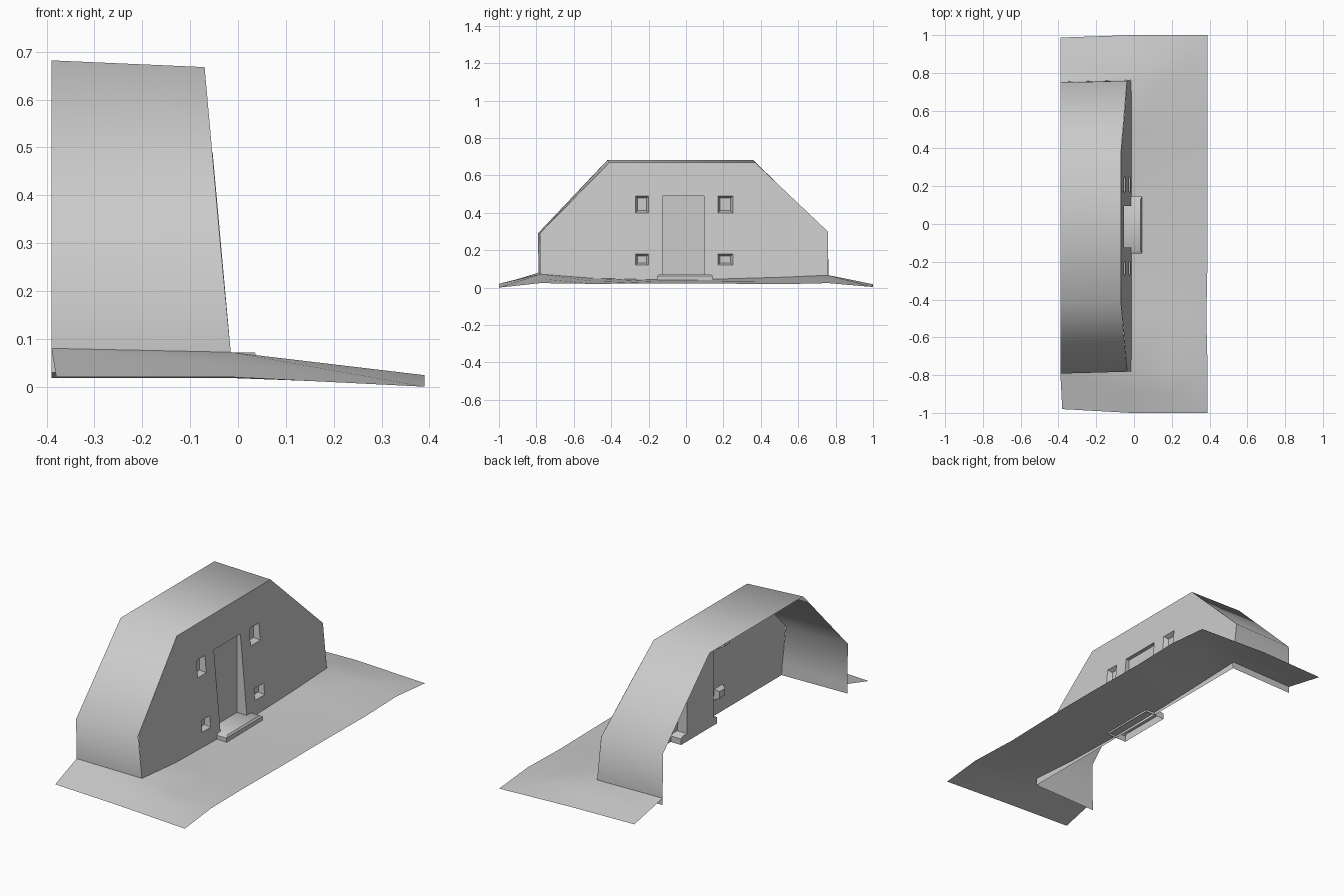
import bpy, bmesh
from mathutils import Vector

if "Cube" in bpy.data.objects:
    bpy.data.objects.remove(bpy.data.objects["Cube"])

# Lean of the front wall: (height, x)
LEAN = [(0.02, -0.012), (0.07, -0.015), (0.2, -0.027), (0.3, -0.037), (0.49, -0.053), (0.67, -0.07)]


def wall_x(z):
    z = min(max(z, LEAN[0][0]), LEAN[-1][0])
    for (z0, x0), (z1, x1) in zip(LEAN, LEAN[1:]):
        if z <= z1:
            return x0 + (x1 - x0) * (z - z0) / (z1 - z0)


def finish(bm, name, angle):
    bmesh.ops.remove_doubles(bm, verts=bm.verts, dist=0.0005)
    bmesh.ops.recalc_face_normals(bm, faces=bm.faces)
    mesh = bpy.data.meshes.new(name)
    bm.to_mesh(mesh)
    bm.free()
    ob = bpy.data.objects.new(name, mesh)
    bpy.context.collection.objects.link(ob)
    bpy.ops.object.select_all(action='DESELECT')
    ob.select_set(True)
    bpy.context.view_layer.objects.active = ob
    bpy.ops.object.shade_smooth_by_angle(angle=angle)
    return ob


def quad(bm, pts):
    bm.faces.new([bm.verts.new(p) for p in pts])


def loft(bm, rings):
    rows = [[bm.verts.new(p) for p in r] for r in rings]
    for a, b in zip(rows, rows[1:]):
        for i in range(len(a) - 1):
            bm.faces.new((a[i], a[i + 1], b[i + 1], b[i]))


def recess(bm, y0, y1, z0, z1, back, inset):
    # Tapered pocket: four reveals and a back panel
    outer = [Vector((wall_x(z), y, z)) for y, z in ((y0, z0), (y1, z0), (y1, z1), (y0, z1))]
    i = inset
    inner = [Vector((back, y, z)) for y, z in
             ((y0 + i, z0 + i), (y1 - i, z0 + i), (y1 - i, z1 - i), (y0 + i, z1 - i))]
    for k in range(4):
        n = (k + 1) % 4
        quad(bm, (outer[k], outer[n], inner[n], inner[k]))
    quad(bm, inner)


# Arched shell: roof, slopes and end walls, open at the back
profile = [(-0.778, 0.03), (-0.778, 0.08), (-0.782, 0.29), (-0.41, 0.668),
           (0.37, 0.668), (0.758, 0.3), (0.762, 0.07), (0.762, 0.03)]
bm = bmesh.new()
front = [(wall_x(z), y, z) for y, z in profile]
back = [(-0.39, y - 0.01, z + (0.014 if z > 0.6 else 0)) for y, z in profile]
loft(bm, [front, back])
finish(bm, "arched_shell", 0.9)

# Front wall with doorway and four small pockets
ys = [-0.78, -0.27, -0.20, -0.125, 0.095, 0.17, 0.25, 0.76]
zs = [0.03, 0.07, 0.12, 0.18, 0.30, 0.40, 0.49, 0.668]
door = (-0.125, 0.095, 0.07, 0.49)
pockets = [(y0, y1, z0, z1) for y0, y1 in ((-0.27, -0.20), (0.17, 0.25))
           for z0, z1 in ((0.12, 0.18), (0.40, 0.49))]
bm = bmesh.new()
for y0, y1 in zip(ys, ys[1:]):
    for z0, z1 in zip(zs, zs[1:]):
        cy, cz = (y0 + y1) / 2, (z0 + z1) / 2
        if any(a < cy < b and c < cz < d for a, b, c, d in [door] + pockets):
            continue
        quad(bm, [(wall_x(z), y, z) for y, z in ((y0, z0), (y1, z0), (y1, z1), (y0, z1))])
bmesh.ops.remove_doubles(bm, verts=bm.verts, dist=0.0005)
for a, b, side in ((profile[2], profile[3], -1), (profile[4], profile[5], 1)):
    dy, dz = b[0] - a[0], b[1] - a[1]
    normal = Vector((0, side * abs(dz), abs(dy)))
    bmesh.ops.bisect_plane(bm, geom=bm.verts[:] + bm.edges[:] + bm.faces[:],
                           plane_co=(0, a[0], a[1]), plane_no=normal, clear_outer=True)
recess(bm, *door, -0.073, 0.0)
for p in pockets:
    recess(bm, *p, wall_x(p[3]) - 0.022, 0.012)
finish(bm, "front_wall", 0.7)

# Sloping ground skirt around three sides
inner = [(-0.39, -0.788, 0.08), (-0.015, -0.778, 0.072), (-0.015, -0.778, 0.072),
         (-0.015, -0.778, 0.072), (-0.013, -0.5, 0.05), (-0.013, -0.15, 0.042),
         (-0.013, 0.14, 0.045), (-0.013, 0.5, 0.055), (-0.015, 0.762, 0.066),
         (-0.015, 0.762, 0.066), (-0.015, 0.762, 0.066), (-0.39, 0.752, 0.066)]
outer = [(-0.38, -0.98, 0.02), (-0.015, -1, 0.02), (0.39, -1, 0.0),
         (0.39, -0.78, 0.024), (0.383, -0.5, 0.02), (0.39, -0.15, 0.022),
         (0.39, 0.14, 0.022), (0.39, 0.5, 0.018), (0.39, 0.762, 0.024),
         (0.39, 1, 0.003), (-0.015, 1, 0.018), (-0.39, 0.987, 0.018)]
middle = [tuple((a + b) / 2 for a, b in zip(p, q)) for p, q in zip(inner, outer)]
bm = bmesh.new()
loft(bm, [inner, middle, outer])
bmesh.ops.dissolve_degenerate(bm, edges=bm.edges, dist=0.0005)
finish(bm, "ground_skirt", 0.7)

# Doorstep slab with a chamfered top
bm = bmesh.new()
loops = [[(x0, y0, z), (x1, y0, z), (x1, y1, z), (x0, y1, z), (x0, y0, z)]
         for x0, x1, y0, y1, z in ((-0.073, 0.042, -0.155, 0.145, 0.03),
                                   (-0.073, 0.042, -0.155, 0.145, 0.062),
                                   (-0.073, 0.035, -0.14, 0.13, 0.071))]
loft(bm, loops)
quad(bm, loops[-1][:4])
finish(bm, "doorstep", 0.6)
